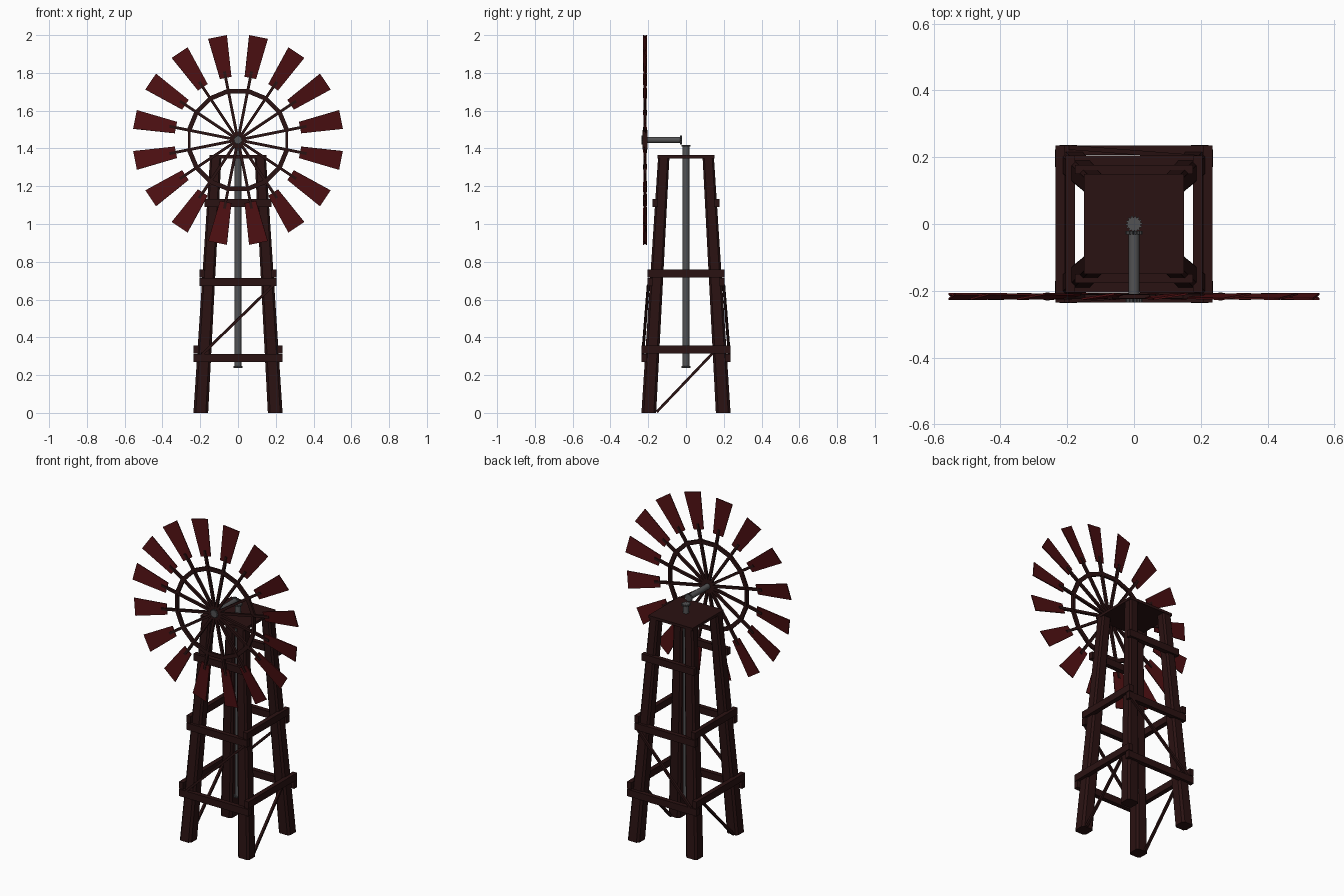
import bpy
import bmesh
from math import sin, cos, pi
from mathutils import Vector, Matrix

default = bpy.data.objects.get("Cube")
if default:
    bpy.data.objects.remove(default, do_unlink=True)


def material(name, rgb):
    mat = bpy.data.materials.new(name)
    mat.use_nodes = True
    colour = (*rgb, 1)
    mat.diffuse_color = colour
    mat.node_tree.nodes["Principled BSDF"].inputs["Base Color"].default_value = colour
    return mat


WOOD = material("dark_wood", (0.023, 0.006, 0.006))
RED = material("blade_red", (0.075, 0.005, 0.006))
METAL = material("grey_metal", (0.085, 0.085, 0.088))


def finish(name, bm, mat, smooth=False):
    bmesh.ops.recalc_face_normals(bm, faces=bm.faces)
    mesh = bpy.data.meshes.new(name)
    bm.to_mesh(mesh)
    bm.free()
    mesh.materials.append(mat)
    obj = bpy.data.objects.new(name, mesh)
    bpy.context.collection.objects.link(obj)
    if smooth:
        bpy.context.view_layer.objects.active = obj
        obj.select_set(True)
        bpy.ops.object.shade_smooth_by_angle()
        obj.select_set(False)
    return obj


def add_box(bm, centre, size):
    bmesh.ops.create_cube(bm, size=1, matrix=Matrix.Translation(centre) @ Matrix.Diagonal((*size, 1)))


def add_bar(bm, start, end, width, depth):
    """Square bar between two points."""
    a, b = Vector(start), Vector(end)
    d = b - a
    turn = d.to_track_quat("Z", "Y").to_matrix().to_4x4()
    bmesh.ops.create_cube(bm, size=1, matrix=Matrix.Translation((a + b) / 2) @ turn
                          @ Matrix.Diagonal((width, depth, d.length, 1)))


def add_rod(bm, start, end, radius, sides=16):
    a, b = Vector(start), Vector(end)
    d = b - a
    bmesh.ops.create_cone(bm, cap_ends=True, segments=sides, radius1=radius, radius2=radius,
                          depth=d.length, matrix=Matrix.Translation((a + b) / 2)
                          @ d.to_track_quat("Z", "Y").to_matrix().to_4x4())


def add_gear(bm, centre, axis, radius, depth, teeth=14):
    """Toothed disc, alternating between two radii around its rim."""
    turn = Matrix.Translation(centre) @ Vector(axis).to_track_quat("Z", "Y").to_matrix().to_4x4()
    rim = []
    for i in range(teeth * 4):
        r = radius if i % 4 < 2 else radius * 0.8
        t = 2 * pi * i / (teeth * 4)
        rim.append(bm.verts.new(turn @ Vector((r * cos(t), r * sin(t), -depth / 2))))
    face = bm.faces.new(rim)
    out = bmesh.ops.extrude_face_region(bm, geom=[face])
    top = [v for v in out["geom"] if isinstance(v, bmesh.types.BMVert)]
    bmesh.ops.translate(bm, verts=top, vec=Vector(axis) * depth)
    if face.is_valid is False or len(face.link_loops if hasattr(face, "link_loops") else rim) == 0:
        return
    if not any(f for f in rim[0].link_faces if all(v in rim for v in f.verts)):
        bm.faces.new(rim)


# Tapered, leaning corner legs
TOP = 1.35
for sx, side in ((1, "left"), (-1, "right")):
    for sy, end in ((-1, "front"), (1, "back")):
        bm = bmesh.new()
        bmesh.ops.create_cube(bm, size=1)
        uprights = [e for e in bm.edges if abs(e.verts[0].co.z - e.verts[1].co.z) > 0.5]
        bmesh.ops.bevel(bm, geom=uprights, offset=0.16, segments=1, affect="EDGES")
        for v in bm.verts:
            high = v.co.z > 0
            width, offset = (0.06, 0.118) if high else (0.078, 0.197)
            v.co = (v.co.x * width + sx * offset, v.co.y * width + sy * offset, TOP if high else 0)
        finish(f"{end}_{side}_leg", bm, WOOD)

# Top platform
bm = bmesh.new()
add_box(bm, (0, 0, 1.356), (0.3, 0.3, 0.016))
finish("platform", bm, WOOD)

# Cross beams: front and back on three tiers, sides on two
for tier, z, half in (("lower", 0.29, 0.235), ("middle", 0.692, 0.205), ("upper", 1.112, 0.177)):
    for s, end in ((-1, "front"), (1, "back")):
        bm = bmesh.new()
        add_box(bm, (0, s * (half - 0.014), z), (2 * half, 0.028, 0.042))
        finish(f"{tier}_{end}_beam", bm, WOOD)
    if tier != "upper":
        for s, side in ((1, "left"), (-1, "right")):
            bm = bmesh.new()
            add_box(bm, (s * (half - 0.014), 0, z + 0.046), (0.028, 2 * half, 0.042))
            finish(f"{tier}_{side}_beam", bm, WOOD)

# Thin diagonal braces
for s, end, side in ((-1, "front", "right"), (1, "back", "left")):
    bm = bmesh.new()
    add_bar(bm, (-0.19, s * 0.229, 0.31), (0.185, s * 0.2, 0.675), 0.014, 0.014)
    finish(f"{end}_brace", bm, WOOD)
    bm = bmesh.new()
    add_bar(bm, (s * 0.212, -0.155, 0.005), (s * 0.205, 0.15, 0.325), 0.014, 0.014)
    finish(f"{side}_brace", bm, WOOD)

# Drive shaft, axle and their gears
HUB = Vector((0, -0.217, 1.445))
bm = bmesh.new()
add_rod(bm, (0, 0, 0.24), (0, 0, 1.41), 0.018)
finish("drive_shaft", bm, METAL, True)
bm = bmesh.new()
add_rod(bm, HUB, (0, -0.03, HUB.z), 0.0165)
finish("axle", bm, METAL, True)
for name, centre, axis in (("shaft_top_gear", (0, 0, 1.414), (0, 0, 1)),
                           ("shaft_bottom_gear", (0, 0, 0.243), (0, 0, 1)),
                           ("axle_back_gear", (0, -0.026, HUB.z), (0, 1, 0)),
                           ("axle_front_gear", (0, -0.23, HUB.z), (0, 1, 0))):
    bm = bmesh.new()
    add_gear(bm, centre, axis, 0.025, 0.01)
    finish(name, bm, METAL)

# Wheel: spokes, ring and pitched blades
COUNT = 16
STEP = 2 * pi / COUNT


def around(i, radius):
    t = (i + 0.5) * STEP
    return HUB + Vector((sin(t) * radius, 0, cos(t) * radius))


spokes, ring, blades = bmesh.new(), bmesh.new(), bmesh.new()
for i in range(COUNT):
    add_bar(spokes, around(i, 0.01), around(i, 0.37), 0.015, 0.015)
    add_bar(ring, around(i, 0.264), around(i + 1, 0.264), 0.013, 0.024)
    old = set(blades.verts)
    bmesh.ops.create_cube(blades, size=1)
    place = (Matrix.Translation(HUB) @ Matrix.Rotation((i + 0.5) * STEP, 4, "Y")
             @ Matrix.Rotation(0.15, 4, "Z"))
    for v in set(blades.verts) - old:
        outer = v.co.z > 0
        v.co = place @ Vector((v.co.x * (0.102 if outer else 0.062), v.co.y * 0.006,
                               0.556 if outer else 0.335))
finish("wheel_spokes", spokes, WOOD)
finish("wheel_ring", ring, WOOD)
finish("wheel_blades", blades, RED)
